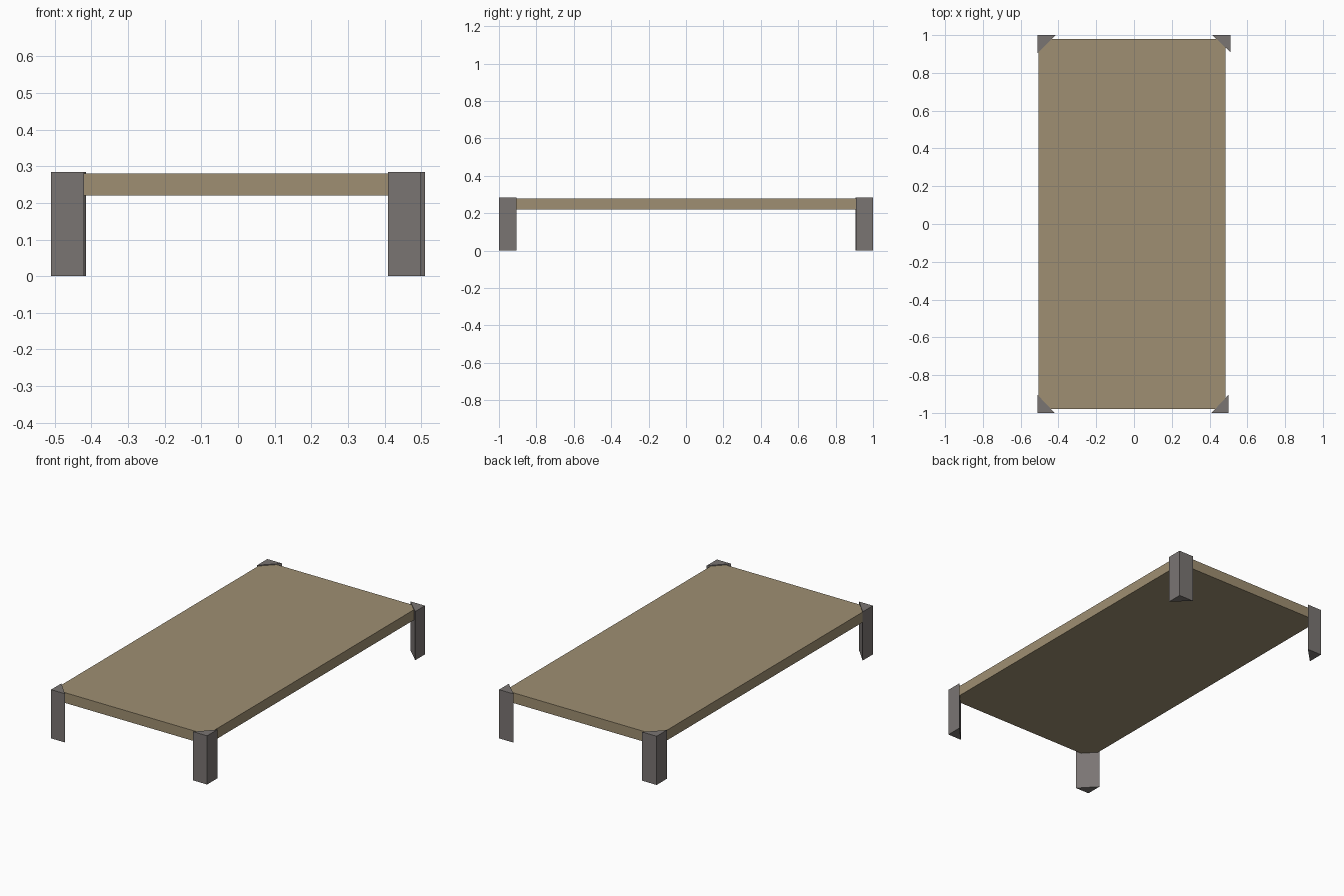
import bpy
import bmesh

if "Cube" in bpy.data.objects:
    bpy.data.objects.remove(bpy.data.objects["Cube"])


def material(name, color):
    m = bpy.data.materials.new(name)
    m.diffuse_color = (*color, 1.0)
    m.use_nodes = True
    m.node_tree.nodes["Principled BSDF"].inputs["Base Color"].default_value = m.diffuse_color
    return m


def prism(name, outline, z0, z1, mat):
    """Extrude a flat outline straight up from z0 to z1."""
    bm = bmesh.new()
    face = bm.faces.new([bm.verts.new((x, y, z0)) for x, y in outline])
    top = bmesh.ops.extrude_face_region(bm, geom=[face])["geom"]
    for v in top:
        if isinstance(v, bmesh.types.BMVert):
            v.co.z = z1
    bmesh.ops.recalc_face_normals(bm, faces=bm.faces)
    mesh = bpy.data.meshes.new(name)
    bm.to_mesh(mesh)
    bm.free()
    mesh.materials.append(mat)
    obj = bpy.data.objects.new(name, mesh)
    bpy.context.collection.objects.link(obj)
    return obj


wood = material("light wood", (0.345, 0.275, 0.168))
grey = material("leg grey", (0.195, 0.178, 0.171))

# Flat platform, its corners sit inside the legs
prism("platform", [(-0.505, -0.98), (0.485, -0.98), (0.485, 0.98), (-0.505, 0.98)],
      0.22, 0.28, wood)

# Triangular corner legs: outer corner and leg size along x and y
legs = {
    "front_left_leg": (-0.51, -1.0, 0.09, 0.095),
    "front_right_leg": (0.50, -1.0, 0.09, 0.095),
    "back_left_leg": (-0.51, 1.0, 0.095, 0.095),
    "back_right_leg": (0.51, 1.0, 0.095, 0.09),
}
for name, (x, y, w, d) in legs.items():
    sx = 1 if x > 0 else -1
    sy = 1 if y > 0 else -1
    prism(name, [(x, y), (x - sx * w, y), (x, y - sy * d)], 0.0, 0.285, grey)
